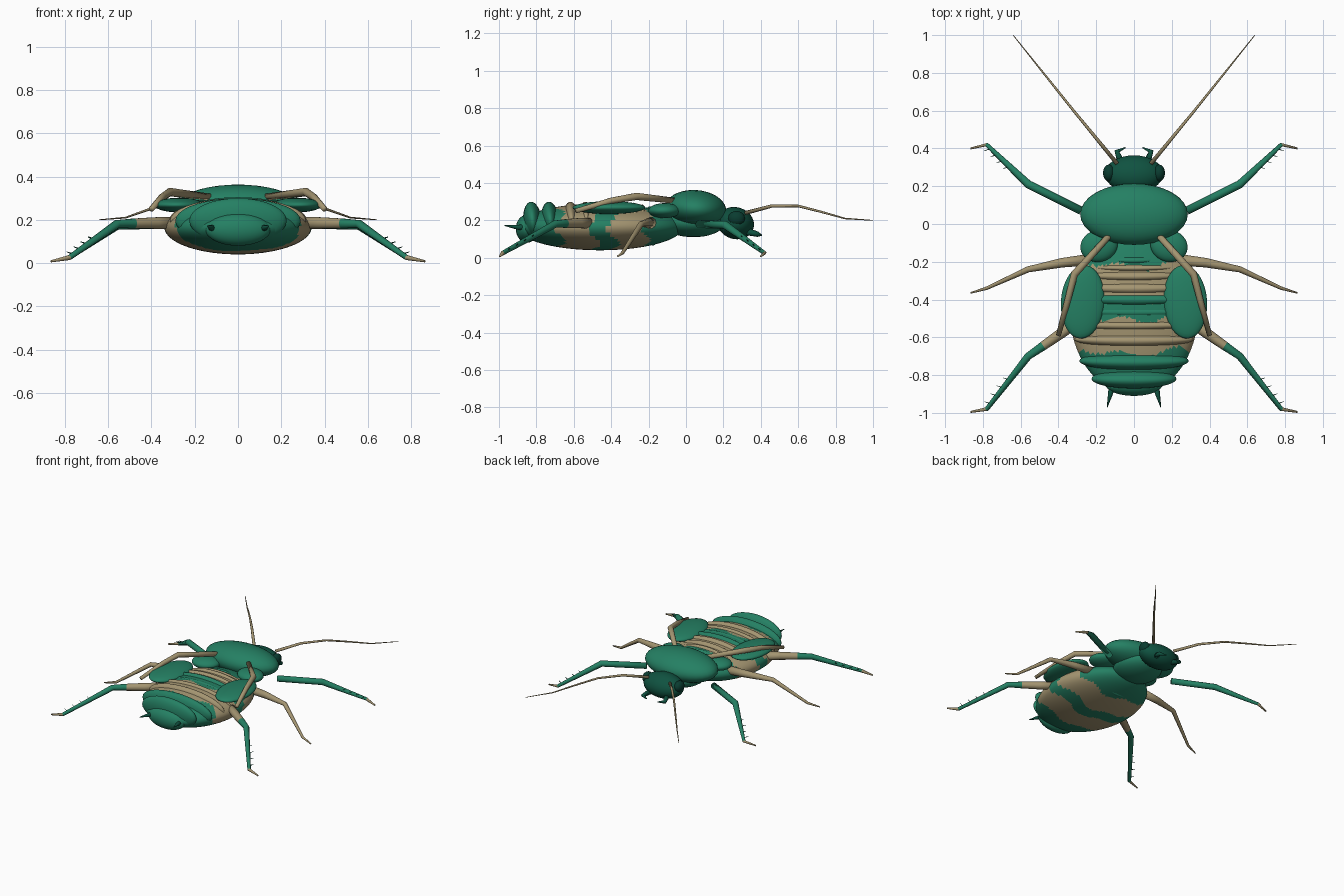
import bpy, bmesh, math
from mathutils import Vector, Matrix

if "Cube" in bpy.data.objects:
    bpy.data.objects.remove(bpy.data.objects["Cube"])


def material(name, rgb):
    m = bpy.data.materials.new(name)
    m.diffuse_color = (*rgb, 1)
    m.use_nodes = True
    m.node_tree.nodes["Principled BSDF"].inputs["Base Color"].default_value = m.diffuse_color
    return m


GREEN = material("shell green", (0.018, 0.215, 0.125))
DARK = material("dark green", (0.005, 0.085, 0.052))
TAN = material("tan", (0.37, 0.30, 0.165))
DEEP = material("eye green", (0.003, 0.045, 0.03))


def finish(name, bm, mats):
    me = bpy.data.meshes.new(name)
    bm.to_mesh(me)
    bm.free()
    for m in mats:
        me.materials.append(m)
    for p in me.polygons:
        p.use_smooth = True
    ob = bpy.data.objects.new(name, me)
    bpy.context.collection.objects.link(ob)
    return ob


def ellipsoid(name, center, radii, mats, tilt=0.0, yaw=0.0, seg=32, rings=18):
    bm = bmesh.new()
    bmesh.ops.create_uvsphere(bm, u_segments=seg, v_segments=rings, radius=1)
    m = (Matrix.Translation(center) @ Matrix.Rotation(yaw, 4, 'Z')
         @ Matrix.Rotation(tilt, 4, 'X') @ Matrix.Diagonal((*radii, 1)))
    bmesh.ops.transform(bm, matrix=m, verts=bm.verts)
    return finish(name, bm, mats)


def tube(name, points, radii, mats, colors=None, sides=10):
    """Tapered tube through points; colors holds a material slot per span."""
    bm = bmesh.new()
    pts = [Vector(p) for p in points]
    rings = []
    for i, p in enumerate(pts):
        d = (pts[min(i + 1, len(pts) - 1)] - pts[max(i - 1, 0)]).normalized()
        u = d.cross(Vector((0, 0, 1))).normalized()
        v = u.cross(d)
        rings.append([bm.verts.new(p + radii[i] * (u * math.cos(a) + v * math.sin(a)))
                      for a in (2 * math.pi * k / sides for k in range(sides))])
    for i in range(len(rings) - 1):
        for k in range(sides):
            j = (k + 1) % sides
            f = bm.faces.new((rings[i][k], rings[i][j], rings[i + 1][j], rings[i + 1][k]))
            f.material_index = colors[i] if colors else 0
    bm.faces.new(rings[0]).material_index = colors[0] if colors else 0
    bm.faces.new(rings[-1]).material_index = colors[-1] if colors else 0
    bmesh.ops.recalc_face_normals(bm, faces=bm.faces)
    return finish(name, bm, mats)


# Abdomen with wavy tan bands
abdomen = ellipsoid("abdomen", (0, -0.46, 0.165), (0.34, 0.445, 0.125),
                    [GREEN, TAN], seg=96, rings=64)
for p in abdomen.data.polygons:
    x, y, z = p.center
    w = y + 0.018 * math.sin(22 * x) + 0.018 * math.sin(45 * z + 1)
    p.material_index = int(-0.68 < w < -0.49 or -0.39 < w < -0.22)

# Back plates: y, half width, half length, top height, material
plates = [(-0.185, 0.17, 0.035, 0.275, GREEN), (-0.225, 0.25, 0.03, 0.285, TAN),
          (-0.27, 0.27, 0.04, 0.295, TAN), (-0.335, 0.29, 0.045, 0.30, TAN),
          (-0.395, 0.30, 0.045, 0.305, GREEN), (-0.46, 0.31, 0.045, 0.295, GREEN),
          (-0.53, 0.32, 0.04, 0.30, TAN), (-0.61, 0.315, 0.045, 0.30, TAN),
          (-0.725, 0.29, 0.05, 0.30, GREEN), (-0.82, 0.225, 0.05, 0.30, GREEN)]
for i, (y, w, l, top, mat) in enumerate(plates):
    ellipsoid(f"back_plate_{i + 1}", (0, y, top - 0.105), (w, l, 0.105), [mat], tilt=0.1)

# Thorax shield and head
ellipsoid("tail_tip", (0, -0.85, 0.155), (0.15, 0.06, 0.075), [GREEN])
ellipsoid("thorax_shield", (0, 0.052, 0.262), (0.285, 0.163, 0.1), [GREEN], tilt=-0.08)
ellipsoid("neck", (0, 0.04, 0.19), (0.17, 0.17, 0.08), [GREEN])
ellipsoid("head", (0, 0.265, 0.185), (0.155, 0.1, 0.085), [DARK], tilt=-0.3)

for s, side in ((1, "right"), (-1, "left")):
    def at(*pts):
        return [(s * x, y, z) for x, y, z in pts]

    # Head details
    ellipsoid(f"eye_{side}", (s * 0.132, 0.27, 0.21), (0.032, 0.045, 0.04), [DEEP], seg=20, rings=12)
    tube(f"mandible_{side}", at((0.07, 0.33, 0.14), (0.09, 0.385, 0.125), (0.045, 0.405, 0.12)),
         (0.02, 0.014, 0.003), [DARK], sides=8)
    tube(f"antenna_{side}", at((0.09, 0.32, 0.24), (0.205, 0.46, 0.277), (0.32, 0.6, 0.277),
                               (0.42, 0.725, 0.245), (0.52, 0.85, 0.21), (0.64, 1.0, 0.2)),
         (0.011, 0.009, 0.007, 0.006, 0.004, 0.002), [TAN], sides=8)

    # Wing pads
    ellipsoid(f"front_wing_pad_{side}", (s * 0.185, -0.115, 0.252), (0.1, 0.085, 0.04), [GREEN], yaw=-s * 0.3)
    ellipsoid(f"wing_pad_{side}", (s * 0.272, -0.412, 0.268), (0.115, 0.195, 0.034), [GREEN], yaw=s * 0.07)
    tube(f"wing_strut_{side}", at((0.13, -0.06, 0.305), (0.315, -0.265, 0.328), (0.35, -0.4, 0.305),
                                  (0.4, -0.59, 0.25)),
         (0.016, 0.02, 0.017, 0.013), [TAN])

    # Legs: slot 0 green, slot 1 tan
    front = at((0.28, 0.07, 0.18), (0.56, 0.21, 0.175), (0.78, 0.42, 0.025), (0.865, 0.4, 0.008))
    mid = at((0.2, -0.185, 0.185), (0.38, -0.205, 0.185), (0.56, -0.24, 0.18),
             (0.78, -0.34, 0.025), (0.865, -0.365, 0.008))
    hind = at((0.28, -0.5, 0.185), (0.38, -0.575, 0.185), (0.48, -0.645, 0.183),
              (0.56, -0.7, 0.18), (0.78, -0.98, 0.025), (0.865, -0.995, 0.008))
    both = [GREEN, TAN]
    tube(f"front_leg_{side}", front, (0.022, 0.022, 0.011, 0.005), both, (0, 0, 1))
    tube(f"middle_leg_{side}", mid, (0.032, 0.025, 0.016, 0.009, 0.004), both, (1, 1, 1, 1))
    tube(f"hind_leg_{side}", hind, (0.03, 0.028, 0.024, 0.02, 0.012, 0.005), both, (1, 1, 0, 0, 1))

    # Spines along the shins
    for leg, a, b, out in (("front", front[1], front[2], -1), ("hind", hind[3], hind[4], 1)):
        for i in range(4):
            p = Vector(a).lerp(Vector(b), 0.45 + 0.15 * i)
            tip = p + Vector((s * 0.035, 0.012 * out, 0.012))
            tube(f"{leg}_spine_{side}_{i + 1}", (p, tip), (0.004, 0.001), [DARK], sides=5)

    # Tail feelers
    tube(f"tail_feeler_{side}", at((0.11, -0.83, 0.16), (0.125, -0.9, 0.163), (0.142, -0.97, 0.172)),
         (0.02, 0.013, 0.002), [DARK], sides=8)
